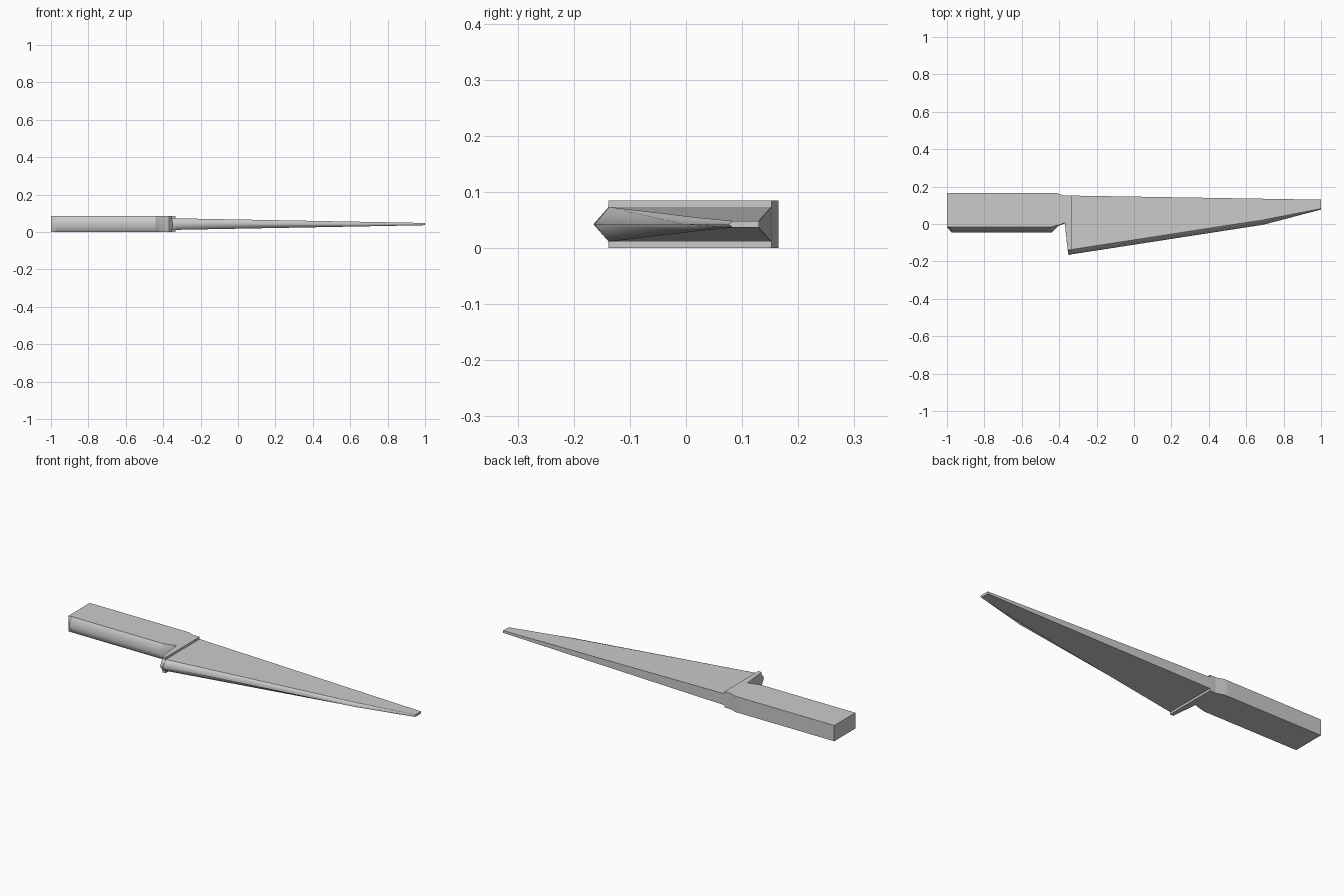
import bpy, bmesh

if "Cube" in bpy.data.objects:
    bpy.data.objects.remove(bpy.data.objects["Cube"])

MID = 0.0425  # height of the centre plane / cutting ridge


def loft(name, sections):
    """Skin mirrored sections: spine xy, flat-edge xy, ridge xy,
    half thickness, half thickness at the shoulder beneath the flat edge."""
    bm = bmesh.new()
    rings = []
    for spine, edge, ridge, h, s in sections:
        pts = [(*spine, h), (*edge, h), (*edge, s), (*ridge, 0),
               (*edge, -s), (*edge, -h), (*spine, -h)]
        rings.append([bm.verts.new((x, y, MID + z)) for x, y, z in pts])
    for a, b in zip(rings, rings[1:]):
        for i in range(7):
            j = (i + 1) % 7
            bm.faces.new((a[i], a[j], b[j], b[i]))
    bm.faces.new(rings[0])
    bm.faces.new(rings[-1][::-1])
    bmesh.ops.remove_doubles(bm, verts=bm.verts, dist=0.0001)
    bmesh.ops.recalc_face_normals(bm, faces=bm.faces)
    # Smooth across the ridge, crisp at every other fold
    for f in bm.faces:
        f.smooth = True
    for e in bm.edges:
        on_ridge = all(abs(v.co.z - MID) < 1e-5 for v in e.verts)
        e.smooth = on_ridge or e.calc_face_angle(0) < 0.5
    mesh = bpy.data.meshes.new(name)
    bm.to_mesh(mesh)
    bm.free()
    obj = bpy.data.objects.new(name, mesh)
    bpy.context.collection.objects.link(obj)
    return obj


# Handle with ridged underside, necking into the finger notch and guard
H = MID
loft("handle_and_guard", [
    ((-1.0, .165), (-1.0, -.015), (-1.0, -.017), H, H),
    ((-.975, .165), (-.975, -.015), (-.975, -.045), H, H),
    ((-.44, .165), (-.44, -.015), (-.44, -.045), H, H),
    ((-.41, .165), (-.41, -.008), (-.405, -.010), H, H),
    ((-.375, .152), (-.37, .005), (-.37, .003), H, H),
    ((-.365, .152), (-.355, -.138), (-.35, -.165), H, .031),
    ((-.335, .152), (-.335, -.138), (-.335, -.164), H, .031),
])

# Blade tapering in width and thickness to a blunt tip
loft("blade", [
    ((-.345, .152), (-.345, -.138), (-.345, -.164), .031, .031),
    ((.69, .135), (.69, .022), (.69, -.004), .0118, .0118),
    ((1.0, .130), (1.0, .083), (1.0, .077), .006, .006),
])
